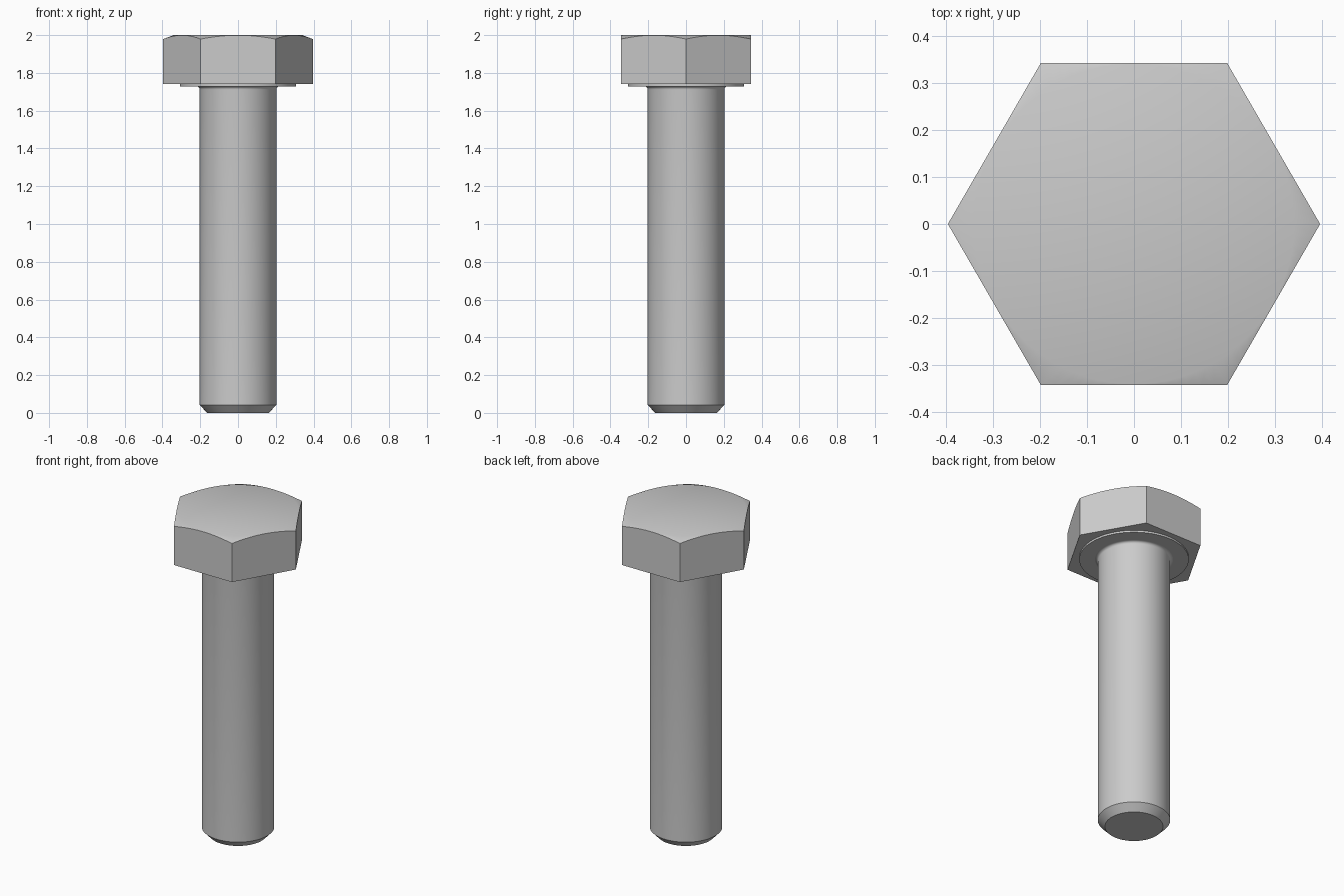
import bpy, bmesh
from math import cos, sin, pi, radians

cube = bpy.data.objects.get("Cube")
if cube:
    bpy.data.objects.remove(cube, do_unlink=True)

steel = bpy.data.materials.new("grey_steel")
steel.use_nodes = True
GREY = (0.6, 0.6, 0.6, 1)
steel.diffuse_color = GREY
steel.node_tree.nodes["Principled BSDF"].inputs["Base Color"].default_value = GREY

SEGMENTS = 96
APOTHEM = 0.343


def loft(name, rings):
    """Closed solid through rings, each a function of angle giving (radius, z)."""
    bm = bmesh.new()
    loops = []
    for ring in rings:
        loop = []
        for i in range(SEGMENTS):
            a = 2 * pi * i / SEGMENTS
            r, z = ring(a)
            loop.append(bm.verts.new((r * cos(a), r * sin(a), z)))
        loops.append(loop)
    for low, high in zip(loops, loops[1:]):
        for i in range(SEGMENTS):
            j = (i + 1) % SEGMENTS
            bm.faces.new((low[i], low[j], high[j], high[i]))
    bm.faces.new(loops[0][::-1])
    bm.faces.new(loops[-1])
    bmesh.ops.recalc_face_normals(bm, faces=bm.faces)
    mesh = bpy.data.meshes.new(name)
    bm.to_mesh(mesh)
    bm.free()
    mesh.materials.append(steel)
    obj = bpy.data.objects.new(name, mesh)
    bpy.context.collection.objects.link(obj)
    bpy.ops.object.select_all(action="DESELECT")
    obj.select_set(True)
    bpy.context.view_layer.objects.active = obj
    bpy.ops.object.shade_smooth_by_angle(angle=radians(30))
    return obj


def circle(r, z):
    return lambda a: (r, z)


def hex_radius(a):
    return APOTHEM / cos((a % (pi / 3)) - pi / 6)


# Hexagonal head, its corners trimmed by a shallow cone
def head_base(a):
    return hex_radius(a), 1.74


def head_rim(a):
    r = hex_radius(a)
    return r, 2 - 0.38 * (r - APOTHEM + 0.002)


loft("hex_head", [head_base, head_rim, circle(APOTHEM - 0.002, 2)])

# Thin bearing face under the head
loft("washer_face", [circle(0.307, 1.728), circle(0.307, 1.745)])

# Shank with a chamfered tip and a small fillet below the head
FILLET = 0.016
shank = [circle(0.163, 0), circle(0.203, 0.042), circle(0.203, 1.728 - FILLET)]
for k in range(1, 6):
    t = k / 5 * pi / 2
    shank.append(circle(0.203 + FILLET * (1 - cos(t)),
                        1.728 - FILLET + FILLET * sin(t)))
shank.append(circle(0.203 + FILLET, 1.735))
loft("shank", shank)
